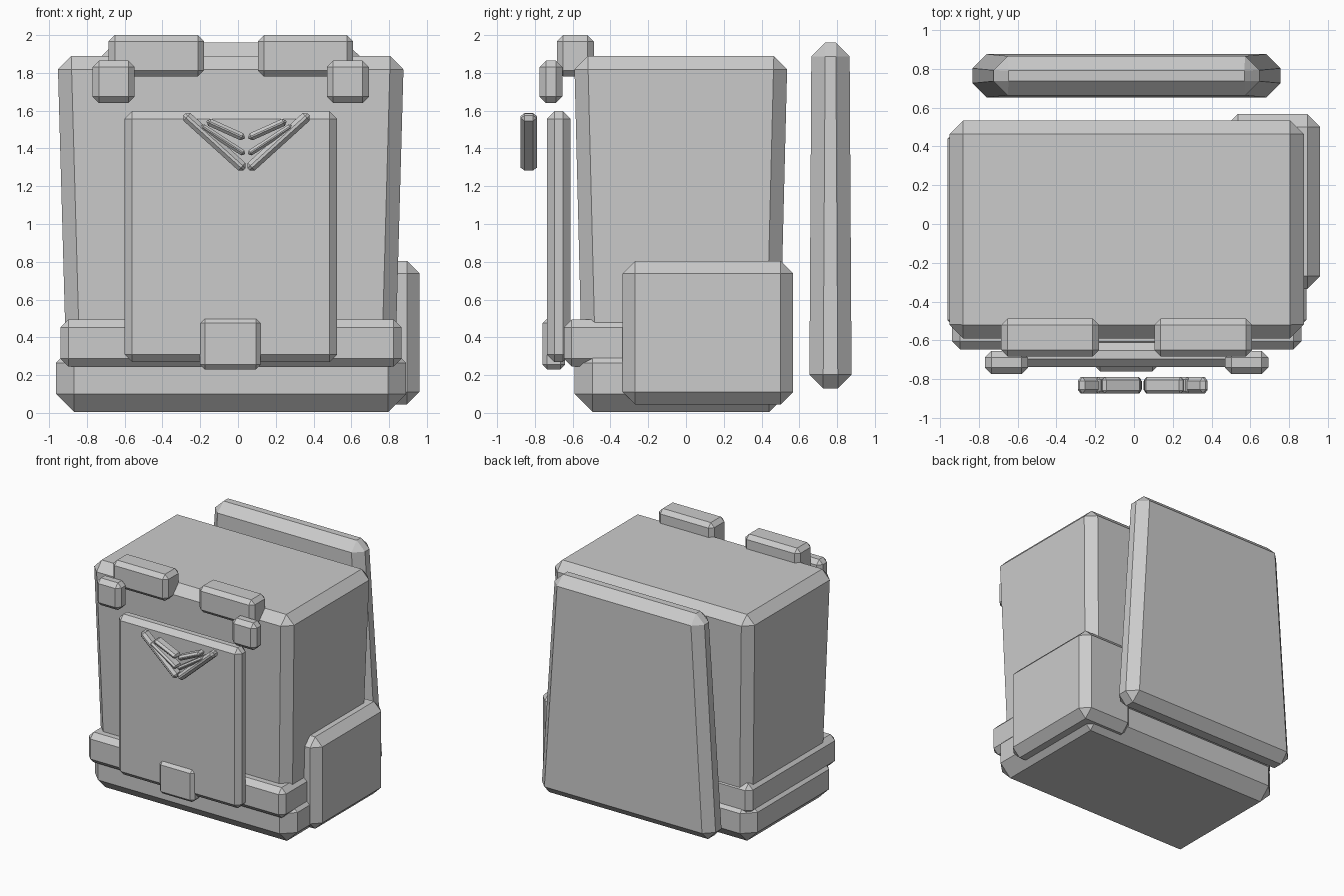
import bpy, bmesh, math

if "Cube" in bpy.data.objects:
    bpy.data.objects.remove(bpy.data.objects["Cube"])


def block(name, x, y, z, chamfer, taper=(0, 0)):
    """Chamfered box from ranges; taper narrows each side of the bottom (+) or top (-)."""
    size = [r[1] - r[0] for r in (x, y, z)]
    centre = [(r[0] + r[1]) / 2 for r in (x, y, z)]
    bm = bmesh.new()
    bmesh.ops.create_cube(bm, size=1)
    for v in bm.verts:
        low = v.co.z < 0
        for i in range(3):
            v.co[i] *= size[i]
        for i, t in enumerate(taper):
            if (t > 0) == low:
                v.co[i] -= math.copysign(abs(t), v.co[i])
    bmesh.ops.bevel(bm, geom=bm.edges[:], offset=chamfer, segments=1,
                    profile=0.5, affect='EDGES')
    bmesh.ops.recalc_face_normals(bm, faces=bm.faces)
    mesh = bpy.data.meshes.new(name)
    bm.to_mesh(mesh)
    bm.free()
    ob = bpy.data.objects.new(name, mesh)
    ob.location = centre
    bpy.context.collection.objects.link(ob)
    return ob


# Main bag, base and wrap-around lower belt
block("bag_body", (-0.955, 0.878), (-0.592, 0.537), (0.2, 1.89), 0.072, (0.047, 0.042))
block("bag_base", (-0.963, 0.89), (-0.59, 0.535), (0.005, 0.36), 0.095)
block("lower_belt", (-0.94, 0.865), (-0.647, 0.51), (0.245, 0.495), 0.042)

# Side pocket, front pocket and its clip
block("side_pocket", (0.47, 0.96), (-0.335, 0.567), (0.045, 0.805), 0.066)
block("front_pocket", (-0.6, 0.525), (-0.737, -0.612), (0.27, 1.597), 0.04)
block("front_clip", (-0.2, 0.12), (-0.76, -0.64), (0.23, 0.5), 0.025)

# Padded back panel, narrower towards the top
block("back_panel", (-0.838, 0.76), (0.653, 0.877), (0.13, 1.96), 0.073, (-0.118, -0.011))

# Straps over the top edge and the buckles below them
for side, strap_x, buckle_x in (("left", (-0.685, -0.18), (-0.77, -0.547)),
                                ("right", (0.105, 0.61), (0.47, 0.693))):
    block(side + "_strap", strap_x, (-0.683, -0.488), (1.78, 2.0), 0.033)
    block(side + "_buckle", buckle_x, (-0.775, -0.655), (1.64, 1.865), 0.034)

# Chevron trim: fanned bars mirrored about the pocket centre
CENTRE = 0.045
bars = [  # outer distance and height, inner distance and height, width
    (0.33, 1.58, 0.01, 1.29, 0.055),
    (0.24, 1.52, 0.01, 1.37, 0.032),
    (0.21, 1.545, 0.01, 1.455, 0.04),
]
for side in (-1, 1):
    for i, (d0, z0, d1, z1, width) in enumerate(bars):
        length = math.hypot(d0 - d1, z0 - z1)
        ob = block("chevron_bar_%d_%s" % (i + 1, "left" if side < 0 else "right"),
                   (-length / 2, length / 2), (-0.875, -0.79),
                   (-width / 2, width / 2), min(0.02, width * 0.4))
        ob.location.x = CENTRE + side * (d0 + d1) / 2
        ob.location.z = (z0 + z1) / 2
        ob.rotation_euler.y = -side * math.atan2(z0 - z1, d0 - d1)
